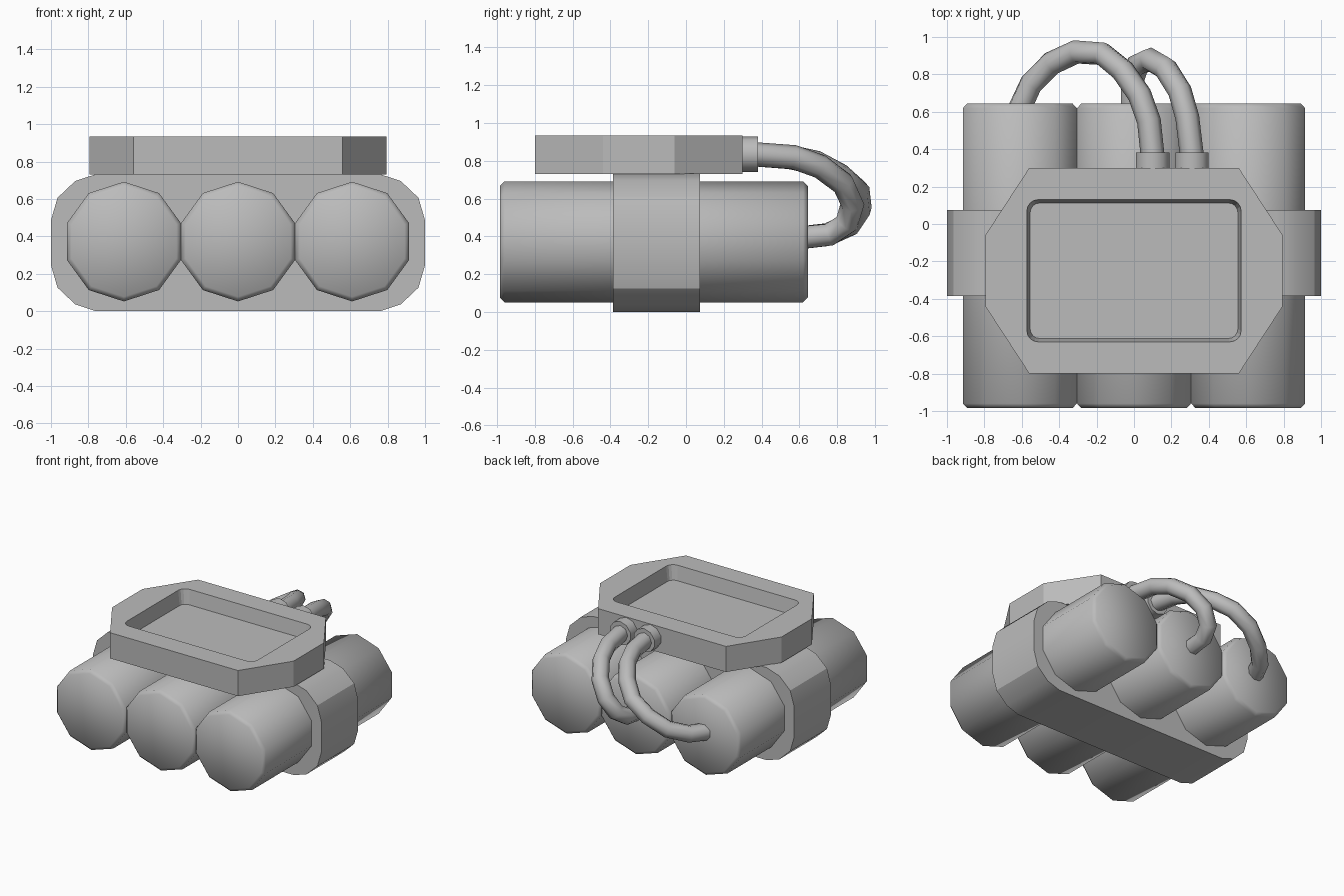
import bpy, bmesh, math
from mathutils import Matrix

if "Cube" in bpy.data.objects:
    bpy.data.objects.remove(bpy.data.objects["Cube"])

grey = bpy.data.materials.new("plain grey")
grey.use_nodes = True
grey.diffuse_color = (0.5, 0.5, 0.5, 1)
grey.node_tree.nodes["Principled BSDF"].inputs["Base Color"].default_value = (0.5, 0.5, 0.5, 1)


def activate(ob):
    bpy.ops.object.select_all(action='DESELECT')
    ob.select_set(True)
    bpy.context.view_layer.objects.active = ob


def finish(name, bm, smooth_angle):
    bmesh.ops.recalc_face_normals(bm, faces=bm.faces)
    mesh = bpy.data.meshes.new(name)
    bm.to_mesh(mesh)
    bm.free()
    mesh.materials.append(grey)
    ob = bpy.data.objects.new(name, mesh)
    bpy.context.collection.objects.link(ob)
    activate(ob)
    bpy.ops.object.shade_smooth_by_angle(angle=math.radians(smooth_angle))
    return ob


def loft(name, rings, smooth_angle=10):
    """Closed solid through rings of equal point count."""
    bm = bmesh.new()
    loops = [[bm.verts.new(p) for p in ring] for ring in rings]
    n = len(loops[0])
    for a, b in zip(loops, loops[1:]):
        for i in range(n):
            j = (i + 1) % n
            bm.faces.new((a[i], a[j], b[j], b[i]))
    bm.faces.new(loops[0])
    bm.faces.new(loops[-1])
    return finish(name, bm, smooth_angle)


def four_way(quarter):
    """Mirror a first-quadrant outline, listed from the u side to the v side."""
    q = quarter
    back = q[::-1]
    return (q + [(-u, v) for u, v in back] + [(-u, -v) for u, v in q]
            + [(u, -v) for u, v in back])


def disc(x, y, z, r, sides, turn=math.pi / 2):
    step = 2 * math.pi / sides
    return [(x + r * math.cos(turn + i * step), y, z + r * math.sin(turn + i * step))
            for i in range(sides)]


# Three bundled cylinders with softened rims
R, MID, FRONT, BACK, RIM = 0.32, 0.372, -0.985, 0.645, 0.025
for side, x in (("right", -0.61), ("middle", 0), ("left", 0.61)):
    rings = [disc(x, y, MID, r, 10) for y, r in (
        (FRONT, R - RIM), (FRONT + RIM, R), (BACK - RIM, R), (BACK, R - RIM))]
    loft(side + "_cylinder", rings, 60)

# Wide band around the cylinders
outline = four_way([(1, 0.12), (0.965, 0.24), (0.87, 0.33), (0.76, 0.366)])
loft("band", [[(u, y, 0.366 + v) for u, v in outline] for y in (-0.385, 0.075)], 30)

# Eight-sided housing on top
CY = -0.25
outline = four_way([(0.795, 0.19), (0.56, 0.55)])
housing = loft("housing", [[(u, CY + v, z) for u, v in outline] for z in (0.73, 0.933)])


# Tapered, round-cornered recess cut in the housing
def rounded(hx, hy, r, z):
    corner = [(hx - r + r * math.cos(a), hy - r + r * math.sin(a))
              for a in (i * math.pi / 8 for i in range(5))]
    return [(u, CY + v, z) for u, v in four_way(corner)]


cutter = loft("recess_cutter", [rounded(0.555, 0.362, 0.05, 0.82),
                                rounded(0.573, 0.38, 0.06, 0.933),
                                rounded(0.573, 0.38, 0.06, 1.0)])
cutter.hide_render = True
cut = housing.modifiers.new("recess", 'BOOLEAN')
cut.operation = 'DIFFERENCE'
cut.solver = 'EXACT'
cut.object = cutter
activate(housing)
bpy.ops.object.modifier_apply(modifier="recess")
bpy.data.objects.remove(cutter)
bpy.ops.object.shade_smooth_by_angle(angle=math.radians(30))

# Sockets and the bent cables running from them to the cylinders
cables = {
    "long": [(0.10, 0.36, 0.835), (0.08, 0.55, 0.82), (0.03, 0.69, 0.79),
             (-0.06, 0.82, 0.72), (-0.17, 0.91, 0.64), (-0.31, 0.92, 0.55),
             (-0.44, 0.86, 0.46), (-0.55, 0.75, 0.41), (-0.61, 0.62, 0.395)],
    "short": [(0.31, 0.36, 0.835), (0.285, 0.57, 0.82), (0.245, 0.71, 0.77),
              (0.17, 0.83, 0.68), (0.085, 0.88, 0.57), (0.02, 0.85, 0.47),
              (-0.01, 0.76, 0.41), (-0.01, 0.62, 0.395)],
}
for name, path in cables.items():
    x, _, z = path[0]
    loft(name + "_cable_socket", [disc(x, y, z, 0.094, 10) for y in (0.28, 0.382)], 40)

    curve = bpy.data.curves.new(name + "_cable", 'CURVE')
    curve.dimensions = '3D'
    curve.bevel_depth = 0.064
    curve.bevel_resolution = 2
    curve.use_fill_caps = True
    spline = curve.splines.new('POLY')
    spline.points.add(len(path) - 1)
    for point, co in zip(spline.points, path):
        point.co = (*co, 1)
    cable = bpy.data.objects.new(name + "_cable", curve)
    bpy.context.collection.objects.link(cable)
    curve.materials.append(grey)
    activate(cable)
    bpy.ops.object.convert(target='MESH')
    bpy.ops.object.shade_smooth_by_angle(angle=math.radians(60))
